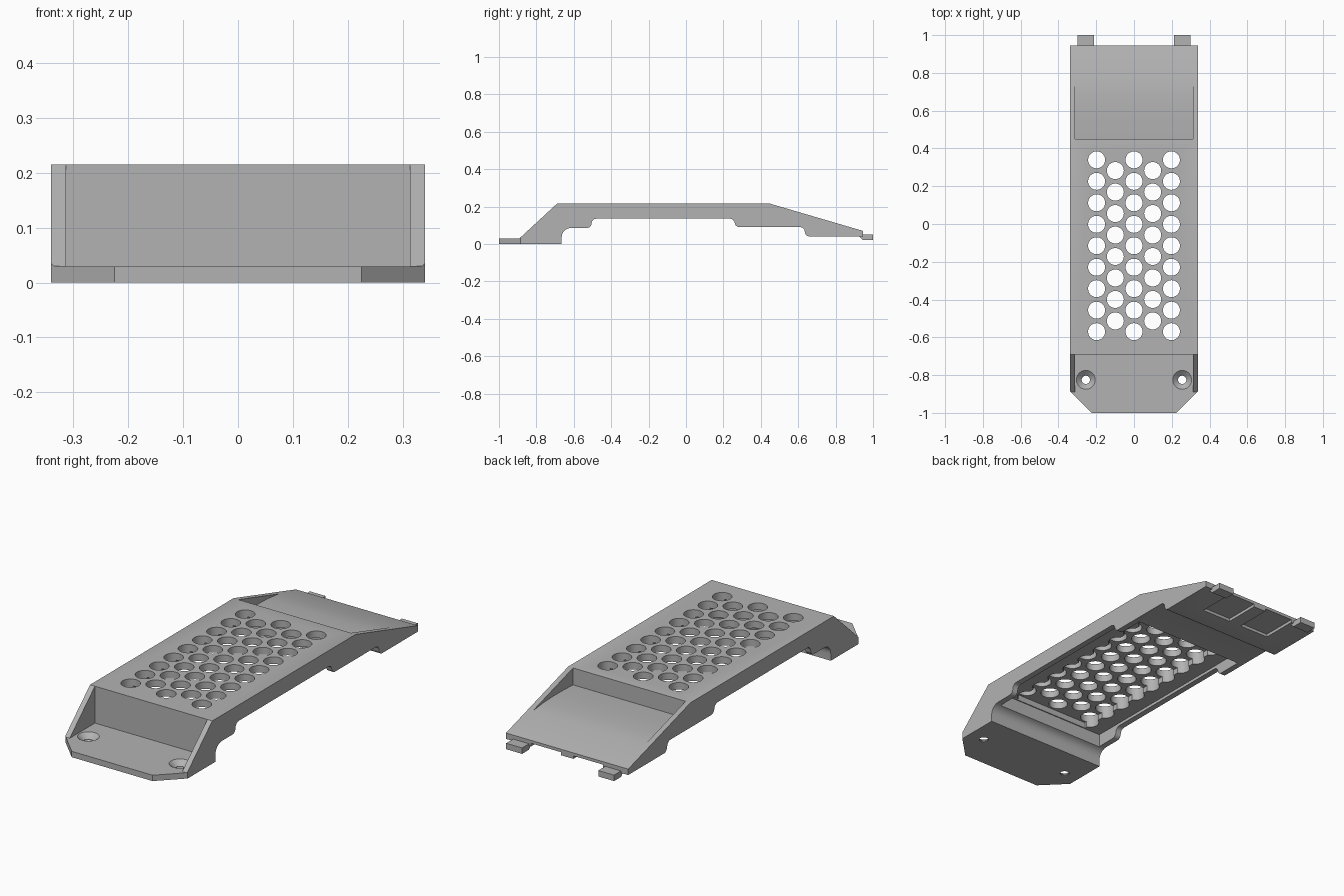
import bpy, bmesh
from math import sin, cos, pi, radians

cube = bpy.data.objects.get("Cube")
if cube:
    bpy.data.objects.remove(cube, do_unlink=True)

grey = bpy.data.materials.new("plain grey")
grey.use_nodes = True
COLOUR = (0.45, 0.45, 0.45, 1)
grey.diffuse_color = COLOUR
grey.node_tree.nodes["Principled BSDF"].inputs["Base Color"].default_value = COLOUR


def finish(name, bm):
    bmesh.ops.recalc_face_normals(bm, faces=bm.faces)
    mesh = bpy.data.meshes.new(name)
    bm.to_mesh(mesh)
    bm.free()
    mesh.materials.append(grey)
    ob = bpy.data.objects.new(name, mesh)
    bpy.context.collection.objects.link(ob)
    return ob


def add_prism(bm, outline, lo, hi, axis="x"):
    """Extrude a 2D outline (yz along x, or xy along z) from lo to hi."""
    place = (lambda p, t: (t, *p)) if axis == "x" else (lambda p, t: (*p, t))
    a = [bm.verts.new(place(p, lo)) for p in outline]
    b = [bm.verts.new(place(p, hi)) for p in outline]
    bm.faces.new(a)
    bm.faces.new(b)
    n = len(a)
    for i in range(n):
        j = (i + 1) % n
        bm.faces.new((a[i], a[j], b[j], b[i]))


def add_lathe(bm, x, y, rings, sides=32):
    """Closed round plug from (radius, z) rings."""
    loops = [[bm.verts.new((x + r * cos(2 * pi * i / sides), y + r * sin(2 * pi * i / sides), z))
              for i in range(sides)] for r, z in rings]
    bm.faces.new(loops[0])
    bm.faces.new(loops[-1])
    for a, b in zip(loops, loops[1:]):
        for i in range(sides):
            j = (i + 1) % sides
            bm.faces.new((a[i], a[j], b[j], b[i]))


def arc(cy, cz, r, start, end, steps=6):
    angles = [radians(start + (end - start) * i / steps) for i in range(steps + 1)]
    return [(cy + r * cos(t), cz + r * sin(t)) for t in angles]


def rect(a0, a1, b0, b1):
    return [(a0, b0), (a1, b0), (a1, b1), (a0, b1)]


# Body: side profile extruded across the width
W = 0.34
profile = [(-1, 0), (-0.665, 0)]
profile += arc(-0.615, 0.035, 0.05, 180, 90)
profile += arc(-0.53, 0.11, 0.025, -90, 0, 4) + arc(-0.48, 0.11, 0.025, 180, 90, 4)
profile += arc(0.235, 0.11, 0.025, 90, 0, 4) + arc(0.285, 0.115, 0.025, 180, 270, 4)
profile += arc(0.61, 0.065, 0.025, 90, 0, 4) + arc(0.66, 0.065, 0.025, 180, 270, 4)
profile += [(0.945, 0.04), (0.945, 0.07), (0.45, 0.215), (-0.69, 0.215), (-0.89, 0.03), (-1, 0.03)]
bm = bmesh.new()
add_prism(bm, profile, -W, W)
body = finish("cover_body", bm)

cutters = []


def cutter(name, build):
    b = bmesh.new()
    build(b)
    ob = finish(name, b)
    ob.hide_render = True
    cutters.append(ob)


# Front bay, rear sunken ramp and underside recesses
IN = 0.313
cutter("front_bay_cutter", lambda b: add_prism(b, rect(-1.1, -0.69, 0.0295, 0.4), -IN, IN))
cutter("rear_ramp_cutter", lambda b: add_prism(
    b, [(0.45, 0.3), (0.45, 0.13), (0.53, 0.133), (0.6, 0.1335), (0.68, 0.131), (0.77, 0.1213), (0.8, 0.3)],
    -IN, IN))
cutter("underside_cutter", lambda b: add_prism(b, rect(-0.63, 0.41, -0.1, 0.15), -0.31, 0.31))
cutter("grille_recess_cutter", lambda b: add_prism(b, rect(-0.625, 0.405, -0.1, 0.18), -0.215, 0.215))


# Clip pocket under the rear edge, split by a centre rib
def clip_pockets(b):
    for s in (-1, 1):
        lo, hi = sorted((0.035 * s, 0.2 * s))
        add_prism(b, rect(0.76, 1.1, -0.1, 0.055), lo, hi)


cutter("clip_pocket_cutter", clip_pockets)


# Cut front corners
def corners(b):
    for s in (-1, 1):
        add_prism(b, [(0.225 * s, -1), (0.34 * s, -0.885), (0.5 * s, -0.725), (0.5 * s, -1.2), (0.025 * s, -1.2)],
                  -0.1, 0.4, "z")


cutter("corner_cutter", corners)


# Staggered round grille holes
def grille(b):
    pitch = 0.1137
    for col in range(-2, 3):
        odd = col % 2
        for row in range(9 - odd):
            add_lathe(b, col * 0.099, -0.57 + pitch * (row + odd / 2), [(0.045, -0.1), (0.045, 0.4)])


cutter("grille_hole_cutter", grille)


# Countersunk screw holes
def screws(b):
    for s in (-1, 1):
        add_lathe(b, 0.255 * s, -0.825, [(0.022, -0.1), (0.022, 0.005), (0.05, 0.0295), (0.05, 0.06)])


cutter("screw_hole_cutter", screws)

for c in cutters:
    m = body.modifiers.new(c.name, "BOOLEAN")
    m.operation = "DIFFERENCE"
    m.solver = "EXACT"
    m.object = c

# Bake the cuts and drop the cutters
bpy.context.view_layer.update()
graph = bpy.context.evaluated_depsgraph_get()
baked = bpy.data.meshes.new_from_object(body.evaluated_get(graph))
body.modifiers.clear()
body.data = baked
for c in cutters:
    bpy.data.objects.remove(c, do_unlink=True)
baked.materials.clear()
baked.materials.append(grey)
for f in baked.polygons:
    f.material_index = 0

# Rear hook tabs
for side, s in (("left", 1), ("right", -1)):
    bm = bmesh.new()
    lo, hi = sorted((0.212 * s, 0.3 * s))
    add_prism(bm, [(0.92, 0.045), (0.945, 0.02), (1, 0.02), (1, 0.05), (0.92, 0.05)], lo, hi)
    finish("hook_tab_" + side, bm)

bpy.ops.object.select_all(action="DESELECT")
body.select_set(True)
bpy.context.view_layer.objects.active = body
bpy.ops.object.shade_smooth_by_angle(angle=radians(30))
